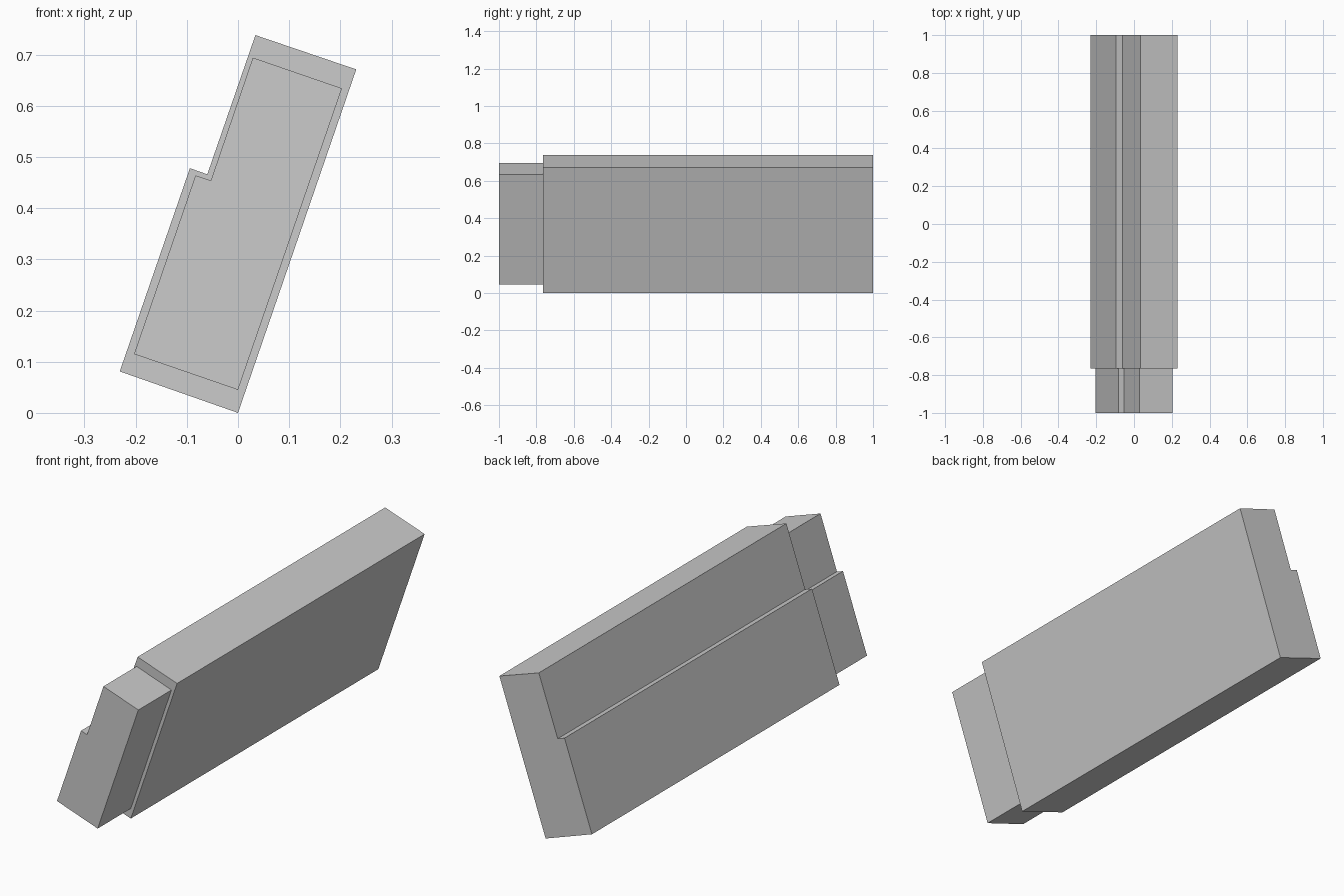
import bpy, bmesh

if "Cube" in bpy.data.objects:
    bpy.data.objects.remove(bpy.data.objects["Cube"])

# Leaning, notched cross-sections (x, z): main block and the narrower end tenon
BODY = [(0, 0), (0.231, 0.671), (0.034, 0.738), (-0.06, 0.466), (-0.094, 0.478), (-0.231, 0.081)]
TENON = [(0, 0.045), (0.203, 0.634), (0.029, 0.694), (-0.053, 0.454), (-0.083, 0.464), (-0.203, 0.115)]
SHOULDER = -0.764


def loft(name, sections):
    """Skin a closed solid through (profile, y) sections, capped at both ends."""
    bm = bmesh.new()
    rings = [[bm.verts.new((x, y, z)) for x, z in profile] for profile, y in sections]
    for a, b in zip(rings, rings[1:]):
        for i in range(len(a)):
            j = (i + 1) % len(a)
            bm.faces.new((a[i], a[j], b[j], b[i]))
    bm.faces.new(rings[0])
    bm.faces.new(rings[-1])
    bmesh.ops.recalc_face_normals(bm, faces=bm.faces)
    mesh = bpy.data.meshes.new(name)
    bm.to_mesh(mesh)
    bm.free()
    obj = bpy.data.objects.new(name, mesh)
    bpy.context.collection.objects.link(obj)
    return obj


# Main block, flat shoulder, then tenon out to the front
loft("stepped_block", [(BODY, 1), (BODY, SHOULDER), (TENON, SHOULDER), (TENON, -1)])
